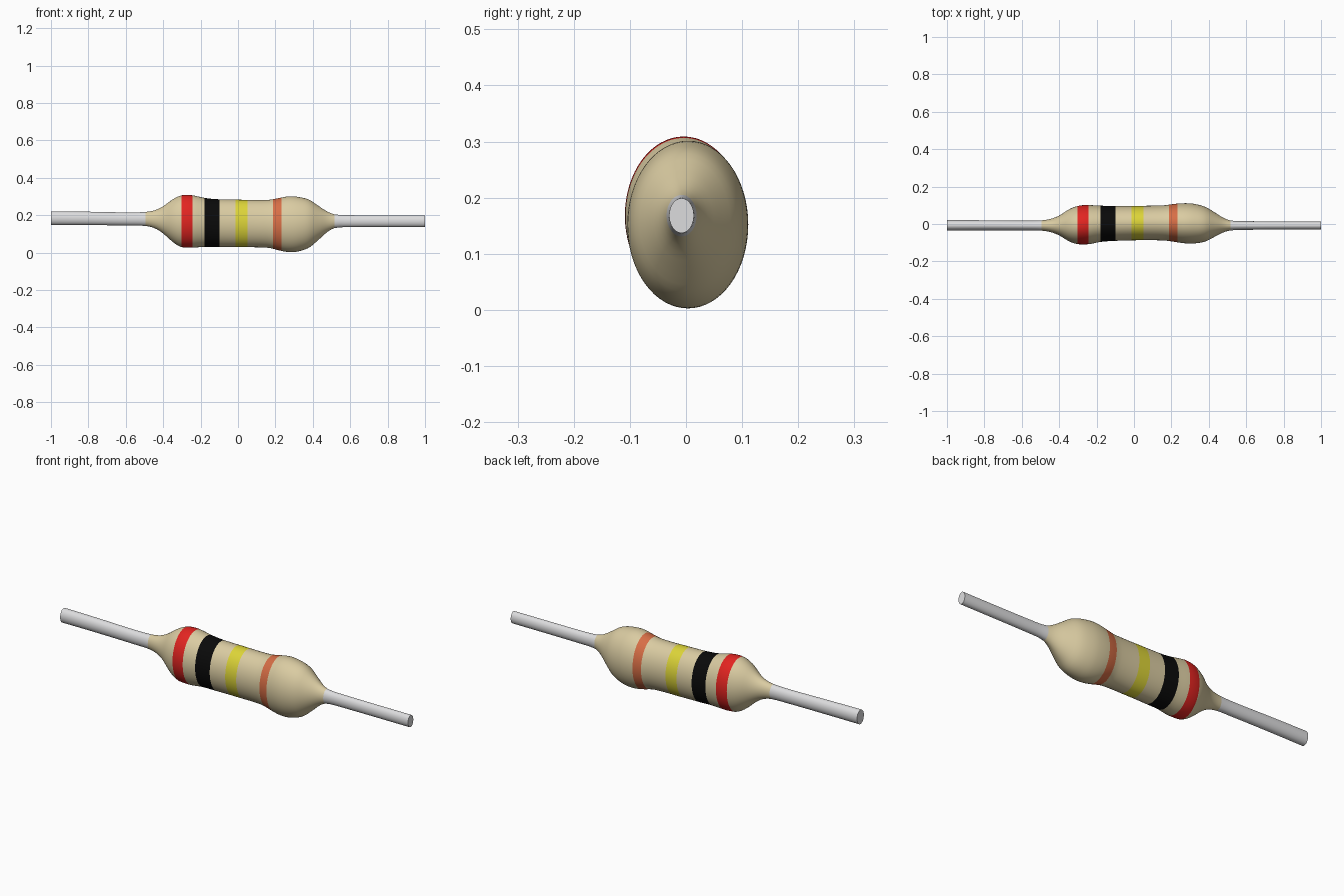
import bpy, math

if "Cube" in bpy.data.objects:
    bpy.data.objects.remove(bpy.data.objects["Cube"])

SIDES = 64
# Cross-section ellipses along the axis: x, centre y, centre z, radius y, radius z
STATIONS = [
    (-1.00, -0.007, 0.184, 0.028, 0.037),
    (-0.82, -0.007, 0.183, 0.027, 0.036),
    (-0.58, -0.008, 0.180, 0.026, 0.035),
    (-0.49, -0.008, 0.180, 0.028, 0.038),
    (-0.44, -0.008, 0.178, 0.037, 0.050),
    (-0.40, -0.008, 0.175, 0.053, 0.073),
    (-0.35, -0.007, 0.171, 0.084, 0.113),
    (-0.31, -0.006, 0.168, 0.100, 0.136),
    (-0.27, -0.004, 0.168, 0.105, 0.141),
    (-0.235, -0.003, 0.166, 0.104, 0.139),
    (-0.18, 0.001, 0.162, 0.097, 0.131),
    (-0.12, 0.003, 0.158, 0.094, 0.128),
    (0.00, 0.005, 0.156, 0.092, 0.127),
    (0.16, 0.006, 0.154, 0.094, 0.128),
    (0.22, 0.006, 0.152, 0.102, 0.140),
    (0.27, 0.004, 0.152, 0.107, 0.149),
    (0.32, 0.002, 0.152, 0.106, 0.146),
    (0.38, -0.001, 0.155, 0.093, 0.128),
    (0.43, -0.003, 0.159, 0.066, 0.091),
    (0.48, -0.006, 0.165, 0.038, 0.053),
    (0.52, -0.008, 0.168, 0.026, 0.036),
    (0.60, -0.008, 0.168, 0.023, 0.032),
    (1.00, -0.008, 0.168, 0.022, 0.031),
]


def material(name, color):
    m = bpy.data.materials.new(name)
    m.diffuse_color = (*color, 1)
    m.use_nodes = True
    m.node_tree.nodes["Principled BSDF"].inputs["Base Color"].default_value = m.diffuse_color
    return m


BEIGE = material("beige", (0.70, 0.60, 0.36))
METAL = material("light_metal", (0.72, 0.72, 0.73))
RED = material("red", (0.76, 0.018, 0.015))
BLACK = material("black", (0.003, 0.003, 0.003))
YELLOW = material("yellow", (0.72, 0.66, 0.04))
ORANGE = material("orange", (0.68, 0.155, 0.06))

# Painted rings: start x, end x, material slot
BANDS = [(-0.302, -0.243, 1), (-0.18, -0.10, 2), (-0.013, 0.05, 3), (0.187, 0.232, 4)]


def slope(i, k):
    a, b = STATIONS[max(i - 1, 0)], STATIONS[min(i + 1, len(STATIONS) - 1)]
    return (b[k] - a[k]) / (b[0] - a[0])


def section(x):
    """Smoothly interpolated ellipse at x."""
    i = 0
    while i < len(STATIONS) - 2 and x > STATIONS[i + 1][0]:
        i += 1
    a, b = STATIONS[i], STATIONS[i + 1]
    h = b[0] - a[0]
    t = (x - a[0]) / h
    return [(2*t**3 - 3*t**2 + 1) * a[k] + (t**3 - 2*t**2 + t) * h * slope(i, k)
            + (3*t**2 - 2*t**3) * b[k] + (t**3 - t**2) * h * slope(i + 1, k)
            for k in range(1, 5)]


def loft(name, xs, mats, cap_start=False, cap_end=False):
    verts, faces = [], []
    for x in xs:
        cy, cz, ry, rz = section(x)
        for j in range(SIDES):
            a = 2 * math.pi * j / SIDES
            verts.append((x, cy + ry * math.cos(a), cz + rz * math.sin(a)))
    for i in range(len(xs) - 1):
        for j in range(SIDES):
            p, q = i * SIDES + j, i * SIDES + (j + 1) % SIDES
            faces.append((p, q, q + SIDES, p + SIDES))
    if cap_start:
        faces.append(tuple(reversed(range(SIDES))))
    if cap_end:
        faces.append(tuple(range(len(verts) - SIDES, len(verts))))
    me = bpy.data.meshes.new(name)
    me.from_pydata(verts, [], faces)
    # Outward winding
    me.flip_normals() if me.polygons[0].normal.dot(
        me.polygons[0].center - _axis(xs[0])) < 0 else None
    for m in mats:
        me.materials.append(m)
    ob = bpy.data.objects.new(name, me)
    bpy.context.collection.objects.link(ob)
    bpy.ops.object.select_all(action='DESELECT')
    ob.select_set(True)
    bpy.context.view_layer.objects.active = ob
    # Recalculate so caps and sides agree
    bpy.ops.object.mode_set(mode='EDIT')
    bpy.ops.mesh.select_all(action='SELECT')
    bpy.ops.mesh.normals_make_consistent(inside=False)
    bpy.ops.object.mode_set(mode='OBJECT')
    bpy.ops.object.shade_smooth_by_angle(angle=math.radians(40))
    return ob


def _axis(x):
    from mathutils import Vector
    cy, cz, _, _ = section(x)
    return Vector((x, cy, cz))


def spaced(a, b, n):
    return [a + (b - a) * i / n for i in range(n + 1)]


# Coated body, with extra rings at the stripe edges
edges = [e for band in BANDS for e in band[:2]]
grid = [x for x in spaced(-0.495, 0.515, 64) if all(abs(x - e) > 0.005 for e in edges)]
body = loft("body", sorted(grid + edges), [BEIGE, RED, BLACK, YELLOW, ORANGE])
for f in body.data.polygons:
    for lo, hi, slot in BANDS:
        if lo < f.center.x < hi:
            f.material_index = slot

# Wire leads
loft("left_lead_tip", spaced(-1.0, -0.82, 3), [METAL], cap_start=True)
loft("left_lead", spaced(-0.82, -0.495, 12), [METAL])
loft("right_lead", spaced(0.515, 1.0, 16), [METAL], cap_end=True)
